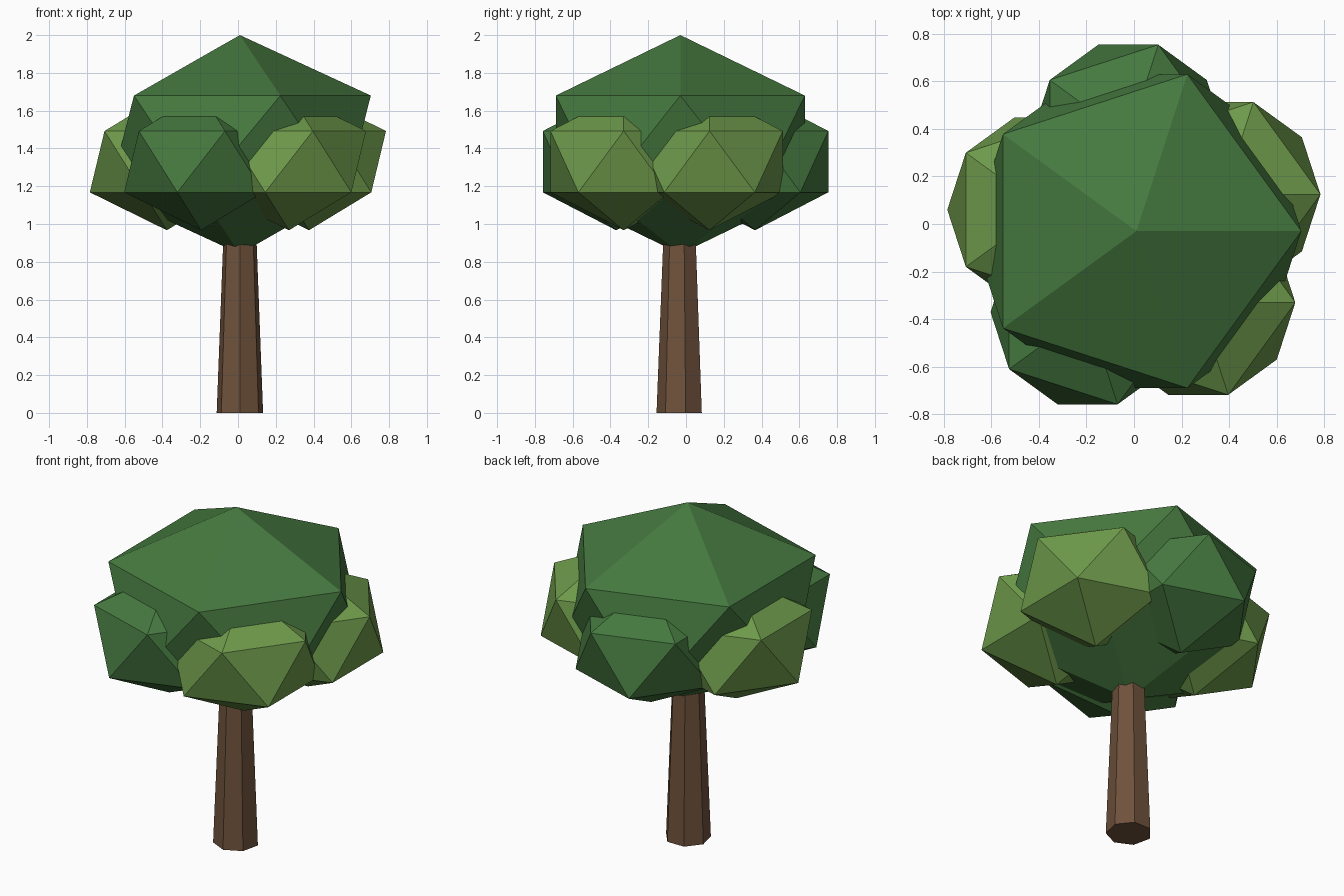
import bpy, math

if "Cube" in bpy.data.objects:
    bpy.data.objects.remove(bpy.data.objects["Cube"])

CX, CY = 0.01, -0.03  # tree axis


def material(name, rgb):
    m = bpy.data.materials.new(name)
    m.diffuse_color = (*rgb, 1)
    m.use_nodes = True
    m.node_tree.nodes["Principled BSDF"].inputs["Base Color"].default_value = m.diffuse_color
    return m


DARK = material("dark_leaf", (0.06, 0.19, 0.05))
LIGHT = material("light_leaf", (0.155, 0.32, 0.07))
BARK = material("bark", (0.16, 0.085, 0.045))


def blob(name, x, y, z, radius, height, mat):
    """Flat-faced 20-sided leaf clump."""
    bpy.ops.mesh.primitive_ico_sphere_add(subdivisions=1, radius=1, location=(x, y, z))
    ob = bpy.context.object
    ob.name = name
    ob.scale = (radius, radius, height)
    ob.data.materials.append(mat)


# Tapered seven-sided trunk, one corner facing the front
bpy.ops.mesh.primitive_cone_add(vertices=7, radius1=0.126, radius2=0.087, depth=1.0,
                                location=(CX, CY, 0.5), rotation=(0, 0, math.pi))
trunk = bpy.context.object
trunk.name = "trunk"
trunk.data.materials.append(BARK)

# Main crown
blob("crown", CX, CY, 1.421, 0.775, 0.579, DARK)

# Five side clumps around the crown, alternating light and dark
for i in range(5):
    a = 0.4 + i * math.tau / 5
    blob(f"leaf_clump_{i + 1}", CX + 0.397 * math.cos(a), CY + 0.397 * math.sin(a),
         1.33, 0.456, 0.363, DARK if i % 2 else LIGHT)
